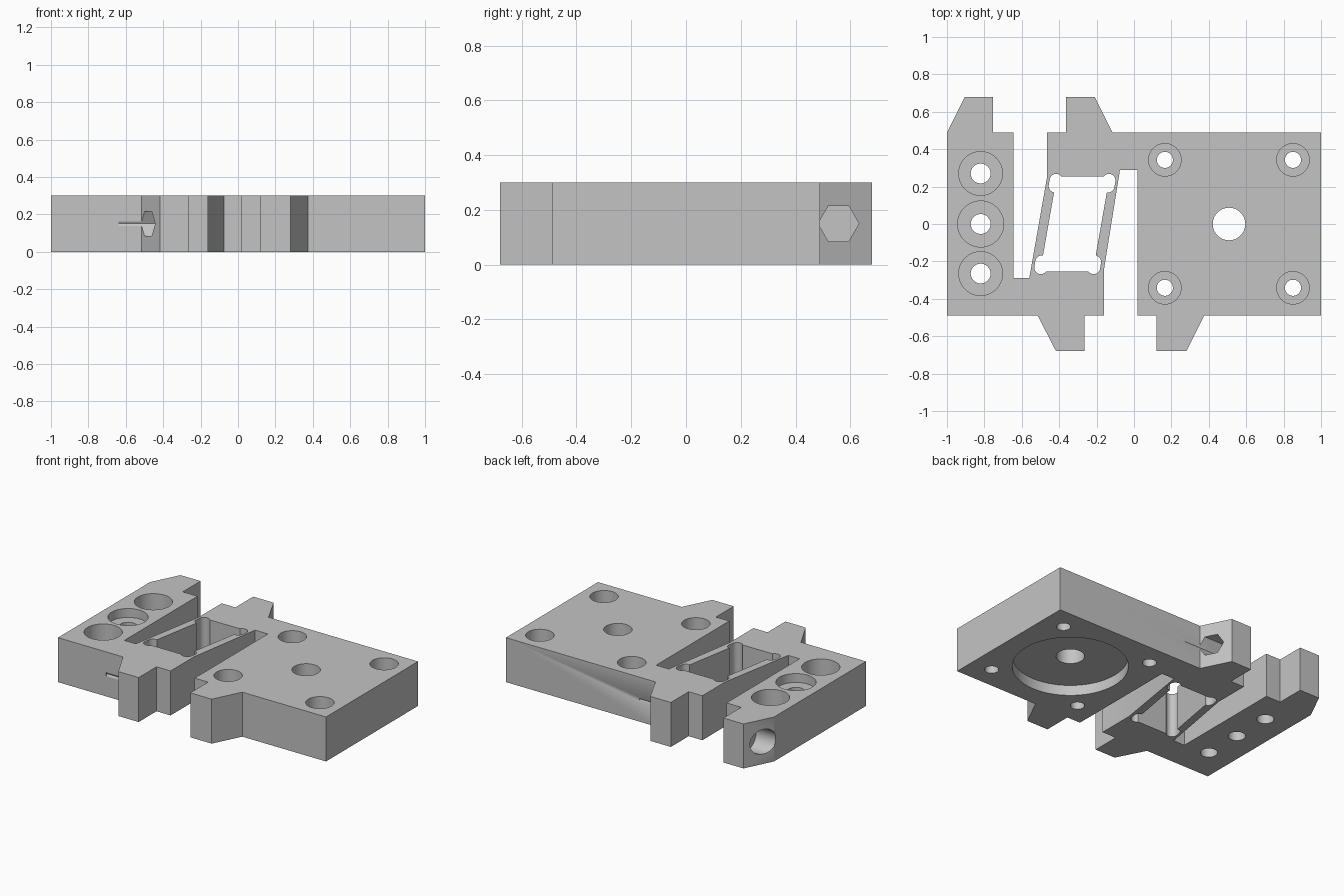
import bpy, bmesh
from math import sin, cos, pi, radians
from mathutils import Matrix, Vector

if "Cube" in bpy.data.objects:
    bpy.data.objects.remove(bpy.data.objects["Cube"])

HEIGHT = 0.3
SLANT = 0.176      # sideways lean of the flexure beams
BOLT_Y, BOLT_Z = -0.557, HEIGHT / 2
HALF_TURN = (Matrix.Translation((-0.3175, 0, 0)) @ Matrix.Rotation(pi, 4, 'Z')
             @ Matrix.Translation((0.3175, 0, 0)))
ALONG_X = Matrix(((0, 0, 1, 0), (1, 0, 0, BOLT_Y), (0, 1, 0, BOLT_Z), (0, 0, 0, 1)))

grey = bpy.data.materials.new("light_grey")
grey.use_nodes = True
grey.diffuse_color = (0.55, 0.55, 0.55, 1)
grey.node_tree.nodes["Principled BSDF"].inputs["Base Color"].default_value = (0.55, 0.55, 0.55, 1)


def prism(name, points, start, end, matrix=Matrix()):
    """Extrude a flat profile from start to end, then place it."""
    bm = bmesh.new()
    face = bm.faces.new([bm.verts.new((x, y, start)) for x, y in points])
    top = bmesh.ops.extrude_face_region(bm, geom=[face])["geom"]
    bmesh.ops.translate(bm, vec=(0, 0, end - start),
                        verts=[v for v in top if isinstance(v, bmesh.types.BMVert)])
    bm.transform(matrix)
    bmesh.ops.recalc_face_normals(bm, faces=bm.faces)
    mesh = bpy.data.meshes.new(name)
    bm.to_mesh(mesh)
    bm.free()
    mesh.materials.append(grey)
    obj = bpy.data.objects.new(name, mesh)
    bpy.context.collection.objects.link(obj)
    return obj


def circle(x, y, radius, sides=48):
    return [(x + radius * cos(2 * pi * i / sides), y + radius * sin(2 * pi * i / sides))
            for i in range(sides)]


def capsule(x, y, radius, half, steps=16):
    """Short slot leaning with the flexure beams."""
    points = []
    for side in (1, -1):
        for i in range(steps + 1):
            a = pi * i / steps + (0 if side > 0 else pi) - radians(10)
            points.append((x + side * half * SLANT + radius * cos(a),
                           y + side * half + radius * sin(a)))
    return points


def cut(points, start, end, matrix=Matrix()):
    cutter = prism("cutter", points, start, end, matrix)
    cutter.hide_render = True
    mod = plate.modifiers.new("cut", 'BOOLEAN')
    mod.operation, mod.solver, mod.object = 'DIFFERENCE', 'EXACT', cutter
    bpy.ops.object.modifier_apply(modifier=mod.name)
    bpy.data.objects.remove(cutter)


# Plate outline with clamp tabs and the two flexure slots
outline = [(-1, -0.49), (-0.515, -0.49), (-0.417, -0.68), (-0.265, -0.68), (-0.265, -0.49),
           (-0.16, -0.49), (-0.16, -0.24), (-0.075, 0.29), (0.02, 0.29), (0.02, -0.49),
           (0.12, -0.49), (0.12, -0.68), (0.28, -0.68), (0.375, -0.49), (1, -0.49), (1, 0.49),
           (-0.115, 0.49), (-0.21, 0.68), (-0.363, 0.68), (-0.363, 0.49), (-0.465, 0.49),
           (-0.465, 0.25), (-0.56, -0.29), (-0.645, -0.29), (-0.645, 0.49), (-0.755, 0.49),
           (-0.755, 0.68), (-0.905, 0.68), (-1, 0.49)]
plate = prism("flexure_plate", outline, 0, HEIGHT)
bpy.context.view_layer.objects.active = plate
plate.select_set(True)

# Slanted window between the beams, with relieved corners
LEFT, RIGHT, TOP = -0.457, -0.175, 0.253
cut([(LEFT - SLANT * TOP, -TOP), (RIGHT - SLANT * TOP, -TOP),
     (RIGHT + SLANT * TOP, TOP), (LEFT + SLANT * TOP, TOP)], -0.1, 0.4)
for x in (LEFT, RIGHT):
    for y in (-0.218, 0.218):
        cut(capsule(x + SLANT * y, y, 0.035, 0.015), -0.1, 0.4)

# Counterbored mounting holes: position, hole radius, bore radius, floor height
holes = [(-0.82, 0.27, 0.053, 0.117, 0.1), (-0.82, 0, 0.053, 0.123, 0.24),
         (-0.82, -0.265, 0.053, 0.117, 0.1)]
holes += [(x, y, 0.043, 0.087, 0.1) for x in (0.165, 0.85) for y in (-0.341, 0.343)]
for x, y, hole, bore, floor in holes:
    cut(circle(x, y, hole), -0.1, 0.4)
    cut(circle(x, y, bore), floor, 0.4)

# Centre hole with a wide round recess underneath
cut(circle(0.508, 0, 0.087), -0.1, 0.4)
cut(circle(0.508, 0, 0.355, 96), -0.1, 0.07)

# Bolt, spring, bolt head and hex nut pockets, front and back
for turn in (Matrix(), HALF_TURN):
    place = turn @ ALONG_X
    cut(circle(0, 0, 0.04), -0.6, 0.4, place)
    cut(circle(0, 0, 0.115), -0.266, 0.121, place)
    cut(circle(0, 0, 0.083), 0.22, 0.435, place)
    cut(circle(0, 0, 0.0745, 6), -0.64, -0.37, place)

bpy.ops.object.shade_smooth_by_angle(angle=radians(30))
